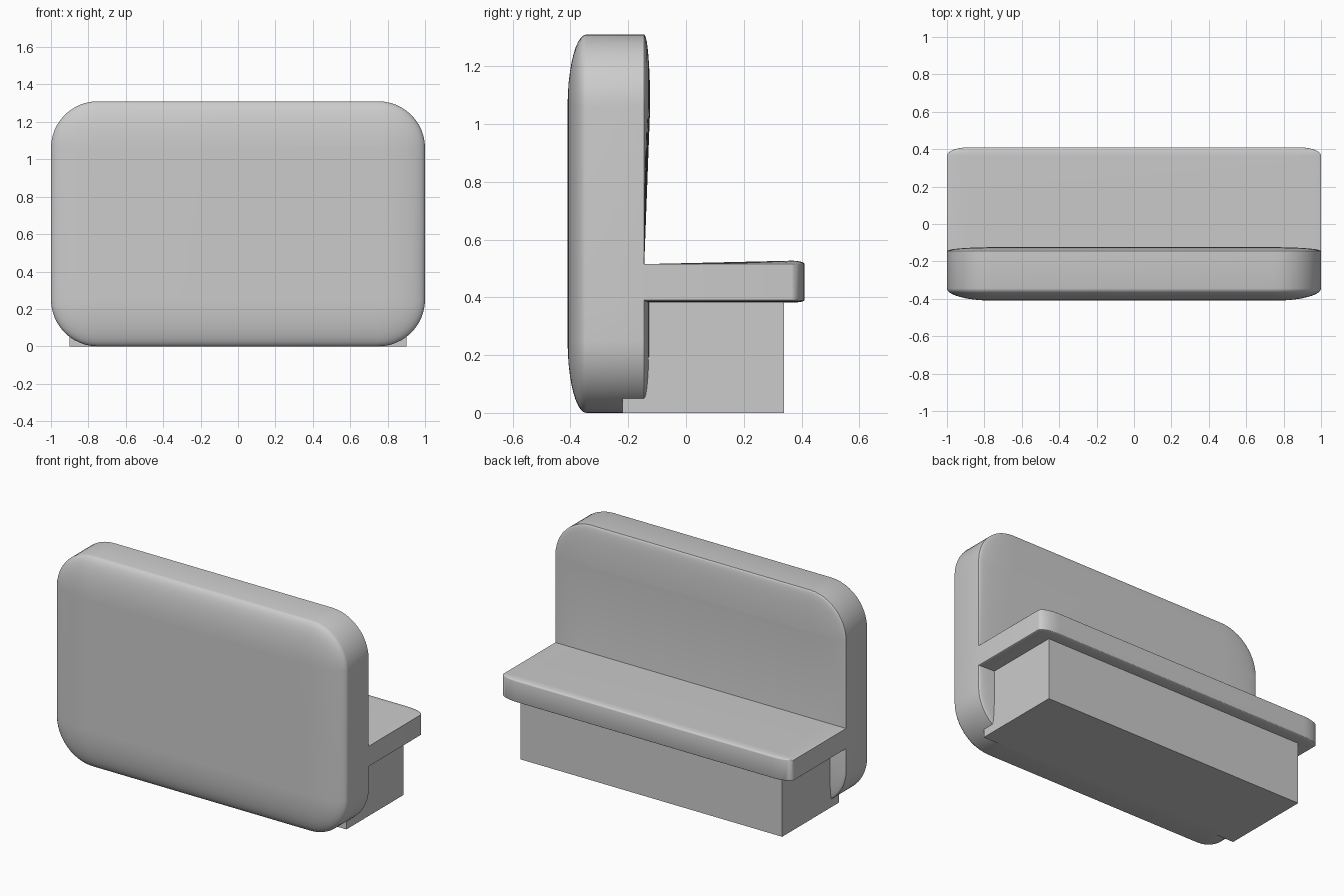
import bpy
import bmesh
from math import sin, cos, pi

cube = bpy.data.objects.get("Cube")
if cube:
    bpy.data.objects.remove(cube)

grey = bpy.data.materials.new("upholstery grey")
grey.use_nodes = True
colour = (0.6, 0.6, 0.6, 1)
grey.diffuse_color = colour
grey.node_tree.nodes["Principled BSDF"].inputs["Base Color"].default_value = colour


def finish(name, bm):
    bmesh.ops.recalc_face_normals(bm, faces=bm.faces)
    mesh = bpy.data.meshes.new(name)
    bm.to_mesh(mesh)
    bm.free()
    mesh.materials.append(grey)
    obj = bpy.data.objects.new(name, mesh)
    bpy.context.collection.objects.link(obj)
    bpy.ops.object.select_all(action="DESELECT")
    obj.select_set(True)
    bpy.context.view_layer.objects.active = obj
    bpy.ops.object.shade_smooth_by_angle(angle=pi / 6)
    return obj


def half_outline(lo, hi, ru, rv, s, sides, round_low, n=12):
    """Right half of a rounded outline from low v to high v; s shrinks the corners."""
    arc = [(1 - ru + ru * s * cos(a), rv * s * sin(a))
           for a in (pi / 2 * i / n for i in range(n + 1))]
    low = [(u, lo + rv - v) for u, v in reversed(arc)] if round_low else [(arc[0][0], lo)]
    return low + [(arc[0][0], v) for v in sides] + [(u, hi - rv + v) for u, v in arc]


def cushion(name, place, lo, hi, ru, rv, edges, bulges, sides, round_low, limit):
    """Slab with soft elliptical bulges on both faces, lofted from outline rings."""
    bm = bmesh.new()
    steps = 10
    levels = [(0, k) for k in range(steps, -1, -1)] + [(1, k) for k in range(steps + 1)]
    rings = []
    for side, k in levels:
        a = pi / 2 * 0.97 * k / steps
        depth = edges[side] + bulges[side] * sin(a)
        half = half_outline(lo, hi, ru, rv, cos(a), sides, round_low)
        ring = []
        for u, v in half + [(-u, v) for u, v in reversed(half)]:
            d = min(depth, limit(v)) if side else depth
            ring.append(bm.verts.new(place(u, v, d)))
        rings.append(ring)
    n = len(rings[0])
    for r, t in zip(rings, rings[1:]):
        for i in range(n):
            j = (i + 1) % n
            bm.faces.new((r[i], r[j], t[j], t[i]))
    # close both faces with strips running from side to side
    for r in (rings[0], rings[-1]):
        for i in range(n // 2 - 1):
            bm.faces.new((r[i], r[i + 1], r[n - 2 - i], r[n - 1 - i]))
    return finish(name, bm)


# Backrest: rounded upright panel, its rear leaning in towards the seat
def lean(z):
    return -0.145 + 0.02 * (z - 0.5) / 0.56 if z > 0.45 else 0


cushion("backrest", lambda u, v, d: (u, d, v), 0, 1.31, 0.25, 0.25,
        (-0.345, -0.145), (-0.065, 0.021), (0.39, 0.5), True,
        lambda z: max(lean(z), -0.145) if z < 1.06 else 0)

# Seat: thin cushion with softened outer corners, rising slightly outwards
cushion("seat", lambda u, v, d: (u, v, d), -0.15, 0.41, 0.12, 0.045,
        (0.39, 0.515), (-0.008, 0.012), (), False,
        lambda y: 0.515 + 0.012 * (y + 0.15) / 0.5)

# Base: plain box under the seat
bm = bmesh.new()
bmesh.ops.create_cube(bm, size=1)
bmesh.ops.scale(bm, vec=(1.8, 0.56, 0.4), verts=bm.verts)
bmesh.ops.translate(bm, vec=(0, 0.06, 0.2), verts=bm.verts)
finish("base", bm)
